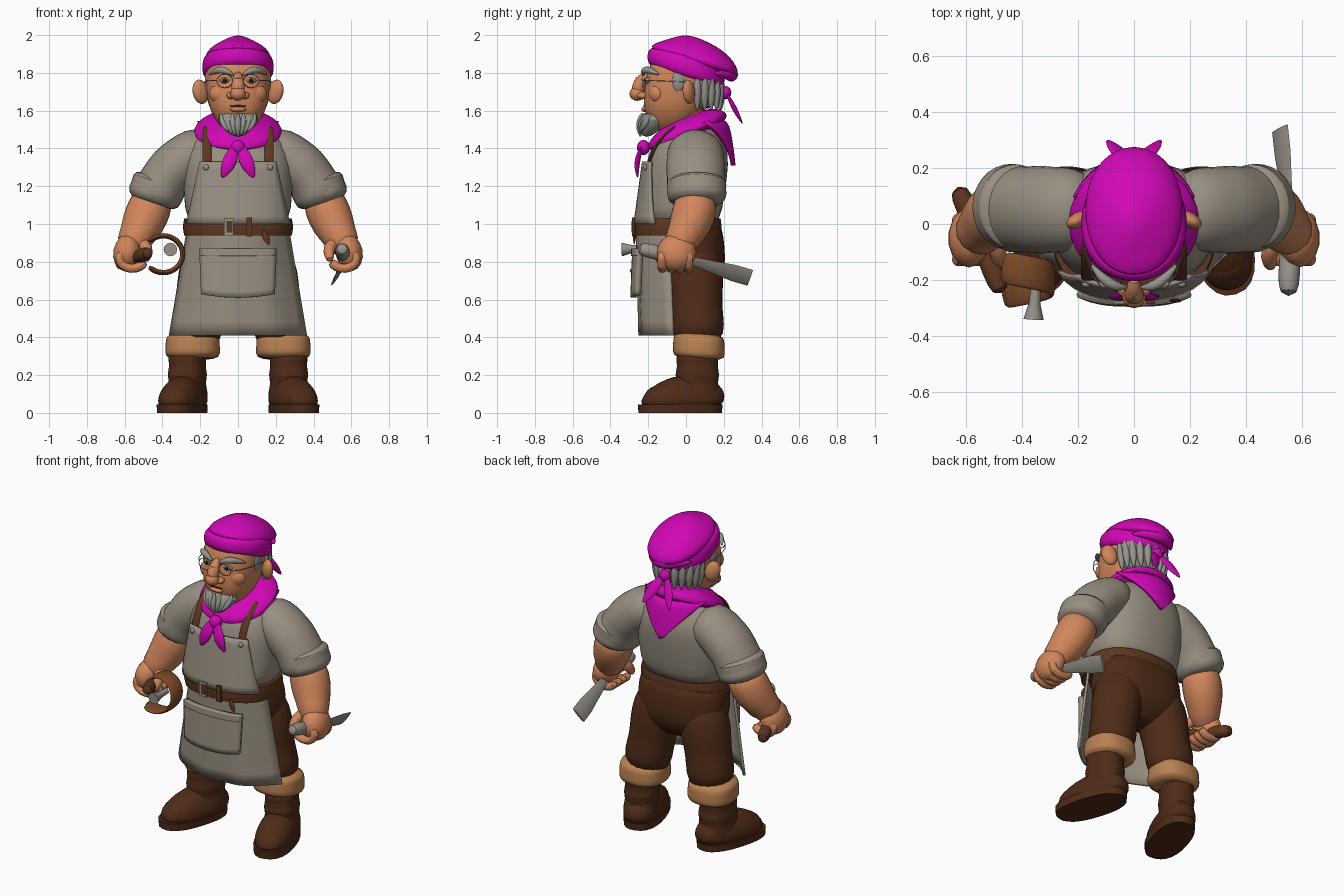
import bpy, bmesh
from math import sin, cos, pi, radians
from mathutils import Matrix, Vector, Euler

default_cube = bpy.data.objects.get("Cube")
if default_cube:
    bpy.data.objects.remove(default_cube, do_unlink=True)


def colour(name, *rgb):
    material = bpy.data.materials.new(name)
    material.use_nodes = True
    linear = [(channel / 255) ** 2.2 for channel in rgb] + [1]
    material.diffuse_color = linear
    for node in material.node_tree.nodes:
        if node.type == "BSDF_PRINCIPLED":
            node.inputs["Base Color"].default_value = linear
    return material


SKIN = colour("skin", 208, 133, 92)
MAGENTA = colour("magenta cloth", 208, 16, 180)
LINEN = colour("grey linen", 152, 142, 129)
BROWN = colour("dark brown", 80, 47, 30)
LEATHER = colour("belt leather", 94, 57, 37)
WOOD = colour("tool wood", 122, 75, 44)
TAN = colour("tan lining", 184, 129, 84)
HAIR = colour("grey hair", 148, 147, 141)
METAL = colour("dull metal", 150, 144, 135)
DARK = colour("dark detail", 45, 28, 22)
parts = []


def build(name, material, verts, faces, smooth=0, thickness=0):
    bm = bmesh.new()
    corners = [bm.verts.new(vert) for vert in verts]
    for face in faces:
        bm.faces.new([corners[index] for index in face])
    bmesh.ops.recalc_face_normals(bm, faces=bm.faces)
    mesh = bpy.data.meshes.new(name)
    bm.to_mesh(mesh)
    bm.free()
    mesh.materials.append(material)
    part = bpy.data.objects.new(name, mesh)
    bpy.context.collection.objects.link(part)
    parts.append(part)
    if thickness:
        solid = part.modifiers.new("Thickness", "SOLIDIFY")
        solid.thickness, solid.offset = thickness, 0
    if smooth:
        subdivision = part.modifiers.new("Smooth", "SUBSURF")
        subdivision.levels = subdivision.render_levels = smooth
    return part


def outline(count, power):
    for step in range(count):
        pair = cos(2 * pi * step / count), sin(2 * pi * step / count)
        yield [abs(value) ** (2 / power) * (1 if value > 0 else -1) for value in pair]


def bridge(name, material, rings, smooth):
    count, last = len(rings[0]), len(rings) - 1
    faces = [(row * count + i, row * count + (i + 1) % count,
              (row + 1) * count + (i + 1) % count, (row + 1) * count + i)
             for row in range(last) for i in range(count)]
    faces += [range(count), range(last * count, (last + 1) * count)]
    return build(name, material, sum(rings, []), faces, smooth)


def mix(start, end, amount):
    return start + (end - start) * amount


def loft(name, material, low, high, widths, depth=1, lean=(0, 0), slope=(0, 0),
         at=(0, 0), turn=0, power=2.4, count=24, smooth=1):
    # evenly stacked rings; lean moves and slope tilts them from low to high
    place = Matrix.Translation((*at, 0)) @ Matrix.Rotation(turn, 4, "Z")
    rings = []
    for row, width in enumerate(widths):
        amount = row / (len(widths) - 1)
        tilt = mix(*slope, amount)
        rings.append([place @ Vector((width * c, mix(*lean, amount) + width * depth * s,
                                      mix(low, high, amount) + tilt * width * depth * s))
                      for c, s in outline(count, power)])
    return bridge(name, material, rings, smooth)


def tube(name, material, points, radii, side=1, thin=1, normal=(0, 1, 0), count=12, smooth=1):
    # thin scales the radius along the normal
    points = [Vector((side * x, y, z)) for x, y, z in points]
    normal = Vector((side * normal[0], *normal[1:]))
    rings = []
    for index, (point, radius) in enumerate(zip(points, radii)):
        along = (points[min(index + 1, len(points) - 1)] - points[max(index - 1, 0)]).normalized()
        across = (normal - along * normal.dot(along)).normalized()
        rings.append([point + radius * (across * thin * c + along.cross(across) * s)
                      for c, s in outline(count, 2)])
    return bridge(name, material, rings, smooth)


def sweep(name, material, start, end, radii, bend=None, **options):
    # tube along a curve pulled toward the bend point
    start, end = Vector(start), Vector(end)
    bend = Vector(bend) if bend else (start + end) / 2
    steps = [index / (len(radii) - 1) for index in range(len(radii))]
    points = [mix(mix(start, bend, t), mix(bend, end, t), t) for t in steps]
    return tube(name, material, points, radii, **options)


def leaf(name, material, start, end, width, **options):
    # strip that swells in the middle and tapers at both ends
    radii = [width * (.2 + .8 * sin(pi * step / 5)) for step in range(6)]
    return sweep(name, material, start, end, radii, **options)


def ball(name, material, centre, size, turn=(0, 0, 0)):
    part = build(name, material, [], [])
    bm = bmesh.new()
    place = (Matrix.Translation(centre) @ Euler(turn).to_matrix().to_4x4()
             @ Matrix.Diagonal((*size, 1)))
    bmesh.ops.create_uvsphere(bm, u_segments=14, v_segments=8, radius=1, matrix=place)
    bm.to_mesh(part.data)
    bm.free()


def plate(name, material, centre, size):
    part = build(name, material, [], [])
    bm = bmesh.new()
    bmesh.ops.create_cube(bm, size=1, matrix=Matrix.Translation(centre) @ Matrix.Diagonal((*size, 1)))
    bm.to_mesh(part.data)
    bm.free()


def sheet(name, material, surface, thickness, columns=18, rows=8):
    # surface maps across (-1 to 1) and up (0 to 1) to a point
    verts = [surface(2 * i / columns - 1, j / rows)
             for j in range(rows + 1) for i in range(columns + 1)]
    line = columns + 1
    faces = [(j * line + i, j * line + i + 1, (j + 1) * line + i + 1, (j + 1) * line + i)
             for j in range(rows) for i in range(columns)]
    build(name, material, verts, faces, thickness=thickness)


# Shirt body and trouser seat
loft("shirt", LINEN, .97, 1.54, [.26, .285, .29, .295, .27, .15], depth=.75, lean=(-.03, .03))
loft("trouser_seat", BROWN, .62, 1.03, [.12, .27, .29, .28, .27], depth=.66, lean=(.03, .01))


# Apron
def skirt(across, up):
    y = mix(-.24, -.26, up) + .17 * abs(across) ** 2.5
    return across * mix(.36, .26, up), y + .006 * sin(9 * across) * (1 - up), mix(.41, 1, up)


def bib(across, up):
    x = across * mix(.27, .2, up)
    curve = (1 - abs(x / .3) ** 2.5) ** .4
    return x, mix(-.03, .015, up) - .24 * curve, mix(1, 1.33, up)


def pocket(across, up):
    x = across * mix(.19, .2, up)
    return x, mix(-.28, -.27, up) + .03 * abs(across) ** 3, mix(.61 + x * x / 2, .87, up)


def pocket_hem(across, up):
    x, y, z = pocket(across, mix(.85, 1, up))
    return x, y - .01, z


sheet("apron_skirt", LINEN, skirt, .016)
sheet("apron_bib", LINEN, bib, .016)
sheet("apron_pocket", LINEN, pocket, .03)
sheet("pocket_hem", LINEN, pocket_hem, .02)

# Belt, buckle and hanging end
loft("belt", LEATHER, .94, 1.03, [.285, .29, .29, .285], depth=.8, lean=(-.045, -.045), smooth=0)
plate("buckle", METAL, (-.05, -.28, .985), (.05, .01, .09))
plate("buckle_centre", LEATHER, (-.045, -.285, .985), (.03, .008, .06))
plate("belt_loop", LEATHER, (.06, -.275, .985), (.03, .02, .1))
leaf("belt_end", LEATHER, (.13, -.27, .97), (.165, -.275, .89), .02, thin=.4)

# Neck, head and face
loft("neck", SKIN, 1.42, 1.64, [.11, .11, .12], lean=(.02, -.01))
loft("head", SKIN, 1.48, 1.92, [.06, .125, .158, .168, .172, .17, .14], depth=1.06, lean=(-.09, 0))
sweep("nose_bridge", SKIN, (0, -.19, 1.8), (0, -.25, 1.67), [.02, .03, .04, .03], bend=(0, -.28, 1.76))
ball("nose_tip", SKIN, (0, -.258, 1.69), (.042, .042, .038))
ball("lower_lip", SKIN, (0, -.215, 1.607), (.045, .022, .014))
ball("mouth", DARK, (0, -.22, 1.625), (.045, .008, .004))

# Beard and hair
loft("goatee", HAIR, 1.46, 1.6, [.03, .08, .11, .1], depth=.75, lean=(-.21, -.14))
for step in range(-3, 4):
    x = step * .03
    leaf("beard_lock", HAIR, (x, -.23 + abs(x) / 2, 1.59), (x / 2, -.24, 1.46 + abs(x) / 3), .018,
         bend=(x, -.26 + abs(x) / 2, 1.53))
loft("nape_hair", HAIR, 1.6, 1.82, [.13, .15, .165, .17], depth=.7, lean=(.06, .07))
for step in range(11):
    x, y = cos(pi * step / 10) / 6.2, .06 + sin(pi * step / 10) / 8
    leaf("hair_lock", HAIR, (x, y, 1.8), (x * .85, y, 1.6), .024)

# Head scarf
loft("head_scarf_band", MAGENTA, 1.765, 1.91, [.175, .19, .192, .185, .165], depth=1.08,
     slope=(-.33, -.2), power=2.1)
loft("head_scarf_crown", MAGENTA, 1.84, 2, [.17, .178, .168, .14, .09, .02], depth=1.3,
     lean=(.06, 0), slope=(-.33, 0), power=2.1)
leaf("head_scarf_fold", MAGENTA, (-.15, .15, 1.8), (.15, .15, 1.8), .04, bend=(0, .34, 1.78))
ball("head_scarf_knot", MAGENTA, (0, .21, 1.695), (.035, .03, .035))

# Neck scarf
loft("neck_scarf", MAGENTA, 1.45, 1.57, [.2, .238, .232, .19, .13], depth=.9, lean=(.01, 0),
     slope=(.4, .4), power=2.1)
sheet("neck_scarf_back", MAGENTA, lambda across, down: (
    across * .21 * (1 - .97 * down), mix(.2, .25, down ** .5) - .11 * (across * (1 - down)) ** 2,
    mix(1.54, 1.31, down)), .025)
ball("neck_scarf_knot", MAGENTA, (0, -.225, 1.405), (.04, .035, .04))

# Mirrored parts
for side, label in ((1, "left_"), (-1, "right_")):
    # Ears and face
    ball(label + "ear", SKIN, (side * .198, .015, 1.7), (.046, .028, .066), (0, side / 4, -side / 2))
    ball(label + "nostril", SKIN, (side * .036, -.23, 1.68), (.025, .03, .02))
    ball(label + "cheek", SKIN, (side * .08, -.15, 1.69), (.075, .052, .06))
    ball(label + "eye", HAIR, (side * .07, -.2, 1.76), (.028, .02, .016))
    ball(label + "pupil", DARK, (side * .07, -.216, 1.76), (.012, .008, .012))
    ball(label + "sideburn", HAIR, (side * .162, -.04, 1.76), (.014, .035, .06))
    leaf(label + "brow", HAIR, (.02, -.225, 1.785), (.155, -.14, 1.79), .021, bend=(.09, -.24, 1.845), side=side)

    # Spectacles
    rim = [(.07 + .042 * cos(step * pi / 8), -.232, 1.757 + .036 * sin(step * pi / 8)) for step in range(17)]
    tube(label + "lens_rim", METAL, rim, [.0025] * 17, side=side, count=5, smooth=0)
    sweep(label + "spectacle_arm", METAL, (.11, -.232, 1.76), (.18, .01, 1.75), [.0025] * 4,
          bend=(.18, -.18, 1.76), side=side, normal=(0, 0, 1), count=5, smooth=0)

    # Scarf tails
    leaf(label + "head_scarf_tail", MAGENTA, (.01, .21, 1.7), (.095, .3, 1.53), .035, thin=.35, side=side)
    leaf(label + "neck_scarf_tail", MAGENTA, (.01, -.225, 1.43), (.085, -.255, 1.245), .04, thin=.4,
         bend=(.04, -.275, 1.33), side=side)

    # Apron strap and button
    sweep(label + "apron_strap", LEATHER, (.165, -.205, 1.28), (.165, -.05, 1.52), [.025] * 5,
          bend=(.165, -.19, 1.44), thin=.35, side=side)
    ball(label + "button", METAL, (side * .17, -.215, 1.3), (.016, .012, .016))

    # Sleeve with folds and a rolled cuff
    sweep(label + "sleeve", LINEN, (.14, .05, 1.42), (.45, .055, 1.1), [.1, .135, .135, .142, .133, .142, .13],
          bend=(.39, .05, 1.32), thin=1.15, side=side, count=16)
    sweep(label + "sleeve_cuff", LINEN, (.41, .06, 1.25), (.46, .06, 1.1), [.12, .148, .139, .146, .139, .1],
          thin=1.1, side=side, count=16)

    # Forearm and fist
    sweep(label + "forearm", SKIN, (.44, .06, 1.16), (.58, -.06, .86), [.11, .122, .12, .095, .085],
          bend=(.495, .05, 1), side=side)
    ball(label + "palm", SKIN, (side * .588, -.05, .85), (.074, .105, .1), (0, -side / 5, 0))
    for finger in range(4):
        curl = [(.56 + .072 * cos(angle), finger * .046 - .125, .815 + .055 * sin(angle))
                for angle in (pi / 4 - step * .75 for step in range(6))]
        tube(label + "finger", SKIN, curl, [.028] * 6, side=side, count=8)
    sweep(label + "thumb", SKIN, (.53, -.04, .9), (.49, -.16, .8), [.037, .035, .032, .02],
          bend=(.45, -.1, .9), side=side, normal=(1, 0, 0))

    # Trouser leg and turned up hem
    sweep(label + "trouser_leg", BROWN, (.14, .045, .9), (.235, .07, .36), [.11, .15, .15, .135, .147, .125],
          bend=(.19, .05, .6), side=side, count=16)
    loft(label + "hem", TAN, .28, .425, [.135, .148, .144, .144, .132], depth=.95,
         at=(side * .24, .068), slope=(-.06, -.06))

    # Boot
    stance = dict(at=(side * .268, .06), turn=side * radians(17))
    loft(label + "boot_shaft", BROWN, .03, .33, [.1, .1, .105, .09, .105, .09, .1, .09], depth=1.15, **stance)
    loft(label + "boot_foot", BROWN, .02, .2, [.108, .115, .108, .085, .04], depth=2, lean=(-.095, -.04), **stance)
    loft(label + "boot_sole", BROWN, 0, .045, [.113, .115], depth=2, lean=(-.095, -.095), smooth=0, **stance)
    loft(label + "toe_cap", BROWN, .03, .15, [.09, .092, .06], lean=(-.22, -.19), **stance)

# Spectacle bridge
sweep("spectacle_bridge", METAL, (-.03, -.232, 1.765), (.03, -.232, 1.765), [.0025] * 5,
      bend=(0, -.3, 1.78), count=5, smooth=0)

# Flat blade tool in the left hand
sweep("blade_handle", METAL, (.55, -.26, .873), (.56, 0, .815), [.035, .042, .037, .03], normal=(1, 0, 0))
sweep("blade", METAL, (.56, -.02, .82), (.52, .34, .715), [.02, .03, .04, .052, .052],
      thin=.15, normal=(3, 0, -2), count=8, smooth=0)

# Hooked tool in the right hand
sweep("hook_handle", LEATHER, (-.63, .135, .785), (-.47, -.25, .85), [.036, .04, .034, .034, .04, .034],
      normal=(1, 0, 0))
arc = [step * .4 - 2.4 for step in range(13)]
tube("hook_head", WOOD, [(.105 * cos(a) - .395, a / 50 - .2, .84 + .1 * sin(a)) for a in arc],
     [.015] * 13, thin=4)
sweep("hook_tip", METAL, (-.35, -.22, .87), (-.358, -.34, .865), [.018, .02, .036], normal=(0, 0, 1), smooth=0)

for part in parts:
    part.select_set(True)
bpy.context.view_layer.objects.active = parts[0]
bpy.ops.object.shade_smooth_by_angle(angle=radians(40))
